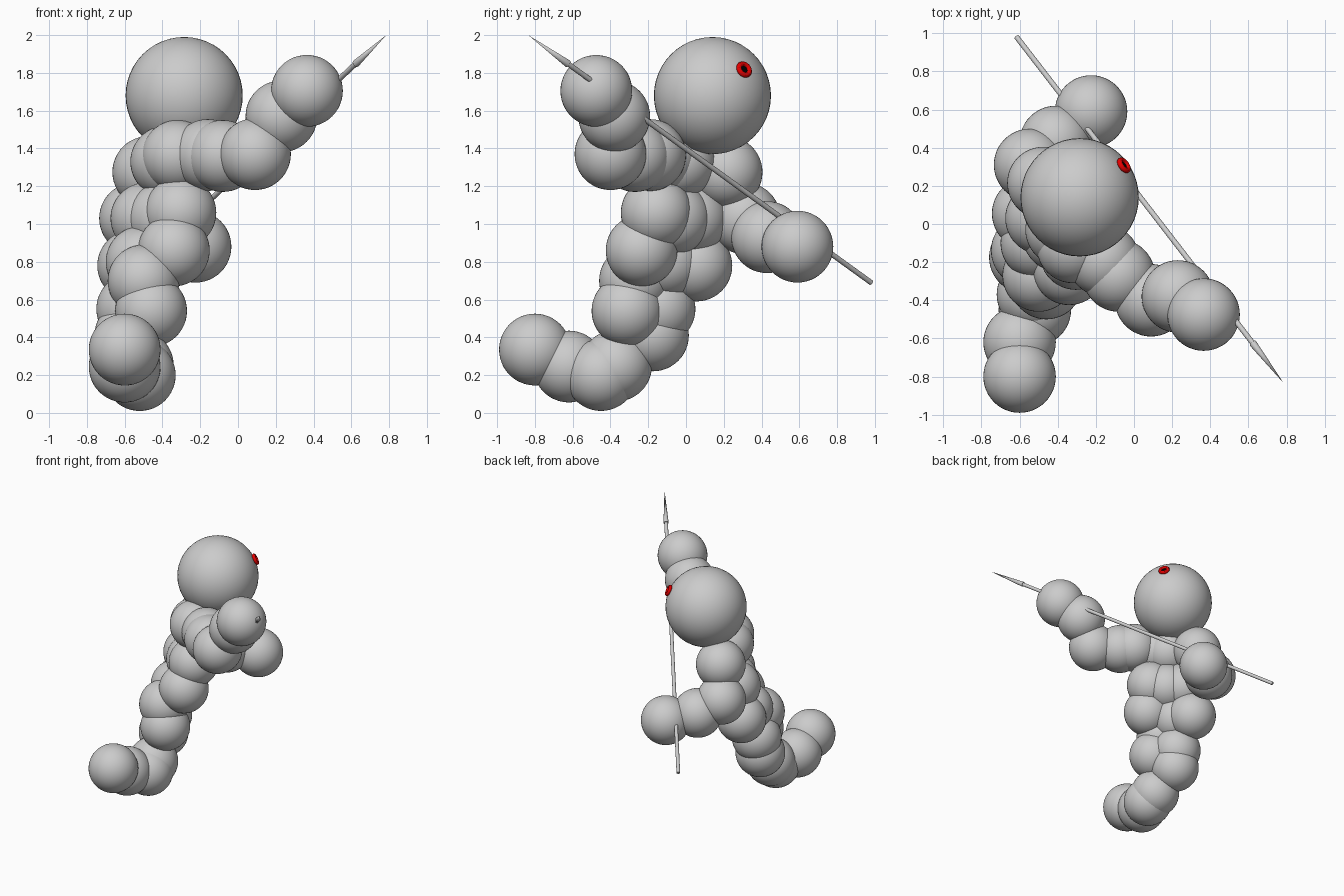
import bpy
from mathutils import Vector

if "Cube" in bpy.data.objects:
    bpy.data.objects.remove(bpy.data.objects["Cube"])


def finish(obj, name, color=None):
    obj.name = name
    bpy.ops.object.shade_smooth_by_angle()
    if color:
        mat = bpy.data.materials.new(name + "_colour")
        mat.diffuse_color = color
        mat.use_nodes = True
        mat.node_tree.nodes["Principled BSDF"].inputs["Base Color"].default_value = mat.diffuse_color
        obj.data.materials.append(mat)
    return obj


def ball(name, center, radius=0.19):
    bpy.ops.mesh.primitive_uv_sphere_add(segments=48, ring_count=24, radius=radius, location=center)
    return finish(bpy.context.object, name)


def rod(name, a, b, r1, r2, color=None, sides=24):
    a, b = Vector(a), Vector(b)
    rot = (b - a).to_track_quat('Z', 'Y').to_euler()
    bpy.ops.mesh.primitive_cone_add(vertices=sides, radius1=r1, radius2=r2,
                                    depth=(b - a).length, location=(a + b) / 2, rotation=rot)
    return finish(bpy.context.object, name, color)


# Body made of overlapping balls, grouped by limb
limbs = {
    "raised_arm": [(-0.16, -0.19, 1.365), (-0.08, -0.27, 1.36), (0.09, -0.40, 1.37),
                   (0.23, -0.38, 1.57), (0.365, -0.475, 1.705)],
    "lowered_arm": [(-0.475, 0.215, 1.275), (-0.545, 0.31, 1.03),
                    (-0.41, 0.43, 0.93), (-0.225, 0.59, 0.88)],
    "chest": [(-0.32, -0.12, 1.36), (-0.38, -0.03, 1.33), (-0.395, -0.06, 1.03),
              (-0.485, 0.03, 1.03), (-0.305, -0.155, 1.06)],
    "front_side": [(-0.34, -0.235, 0.86), (-0.50, -0.27, 0.70), (-0.46, -0.31, 0.54)],
    "rear_side": [(-0.51, -0.10, 0.80), (-0.555, 0.055, 0.78),
                  (-0.56, -0.14, 0.55), (-0.57, -0.175, 0.41)],
    "tail": [(-0.53, -0.37, 0.25), (-0.52, -0.45, 0.20),
             (-0.60, -0.62, 0.245), (-0.60, -0.80, 0.335)],
}
for limb, centers in limbs.items():
    for i, c in enumerate(centers):
        ball(f"{limb}_ball_{i + 1}", c)

# Head
head = Vector((-0.285, 0.14, 1.68))
ball("head", head, 0.31)

# Eye: red ring with a black pupil
look = (Vector((-0.05, 0.31, 1.82)) - head).normalized()
bpy.ops.mesh.primitive_torus_add(location=head + look * 0.318, rotation=look.to_track_quat('Z', 'Y').to_euler(),
                                 major_radius=0.032, minor_radius=0.014,
                                 major_segments=32, minor_segments=12)
finish(bpy.context.object, "eye_ring", (0.8, 0.0, 0.0, 1))
rod("pupil", head + look * 0.29, head + look * 0.32, 0.026, 0.026, (0.0, 0.0, 0.0, 1))

# Spear: long shaft and pointed head
tail_end, tip = Vector((-0.615, 0.98, 0.69)), Vector((0.785, -0.835, 2.0))
neck = tail_end.lerp(tip, 0.885)
rod("spear_shaft", tail_end, neck, 0.014, 0.014)
rod("spear_point", neck, tip, 0.02, 0.0)
